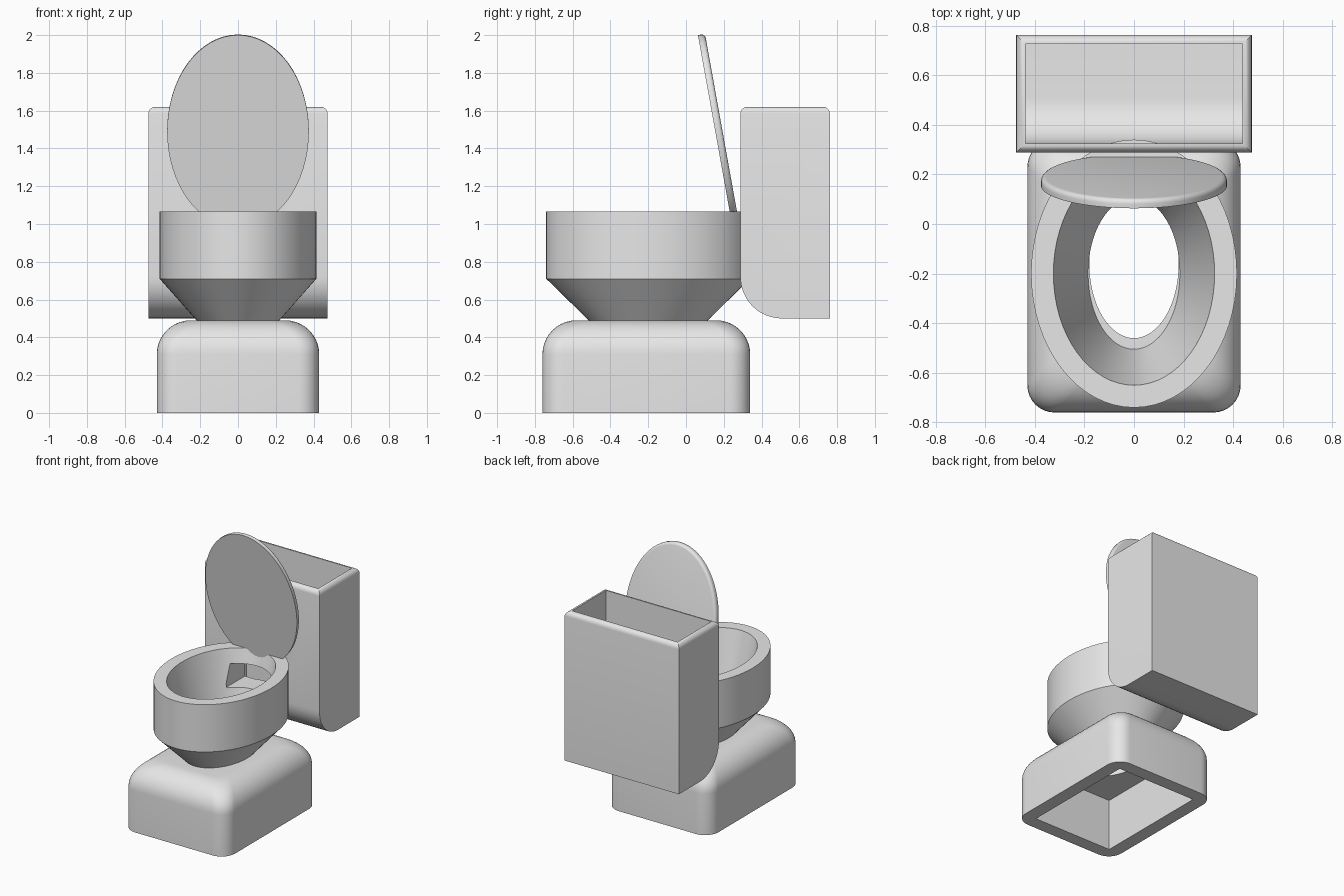
import bpy, bmesh, math
from mathutils import Vector

default = bpy.data.objects.get("Cube")
if default:
    bpy.data.objects.remove(default, do_unlink=True)

grey = bpy.data.materials.new("ceramic_grey")
grey.use_nodes = True
grey.diffuse_color = (0.8, 0.8, 0.8, 1)
grey.node_tree.nodes["Principled BSDF"].inputs["Base Color"].default_value = (0.8, 0.8, 0.8, 1)


def finish(name, bm):
    """Turn a bmesh into a coloured object."""
    bmesh.ops.recalc_face_normals(bm, faces=bm.faces)
    mesh = bpy.data.meshes.new(name)
    bm.to_mesh(mesh)
    bm.free()
    mesh.materials.append(grey)
    obj = bpy.data.objects.new(name, mesh)
    bpy.context.collection.objects.link(obj)
    return obj


def select(obj):
    bpy.ops.object.select_all(action="DESELECT")
    obj.select_set(True)
    bpy.context.view_layer.objects.active = obj


def smooth(obj):
    select(obj)
    bpy.ops.object.shade_smooth_by_angle(angle=math.radians(30))


def cut(obj, cutter):
    """Subtract the cutter, then discard it."""
    cutter.hide_render = True
    mod = obj.modifiers.new("cut", "BOOLEAN")
    mod.operation, mod.solver, mod.object = "DIFFERENCE", "EXACT", cutter
    select(obj)
    bpy.ops.object.modifier_apply(modifier=mod.name)
    bpy.data.objects.remove(cutter, do_unlink=True)


def oval(a, b, z, cy=0.0, n=64):
    turns = [2 * math.pi * i / n for i in range(n)]
    return [Vector((a * math.cos(t), cy + b * math.sin(t), z)) for t in turns]


def rounded_rect(hx, hy, r, z, cy, steps=8):
    ring = []
    for q, (sx, sy) in enumerate(((1, 1), (-1, 1), (-1, -1), (1, -1))):
        for i in range(steps + 1):
            t = math.pi / 2 * (q + i / steps)
            ring.append(Vector((sx * (hx - r) + r * math.cos(t),
                                cy + sy * (hy - r) + r * math.sin(t), z)))
    return ring


def loft(name, rings, closed=False):
    """Skin rings together; close into a loop or cap both ends."""
    bm = bmesh.new()
    loops = [[bm.verts.new(p) for p in ring] for ring in rings]
    pairs = list(zip(loops, loops[1:]))
    if closed:
        pairs.append((loops[-1], loops[0]))
    else:
        bm.faces.new(loops[0])
        bm.faces.new(loops[-1])
    n = len(loops[0])
    for low, high in pairs:
        for i in range(n):
            j = (i + 1) % n
            bm.faces.new((low[i], low[j], high[j], high[i]))
    return finish(name, bm)


def box(name, lo, hi, front_round=0.0, top_round=0.0):
    """Box with optional rounded lower front edge and rounded top rim."""
    bm = bmesh.new()
    bmesh.ops.create_cube(bm, size=1)
    for v in bm.verts:
        v.co = [lo[i] + (v.co[i] + 0.5) * (hi[i] - lo[i]) for i in range(3)]

    def bevel(test, width, segments):
        edges = [e for e in bm.edges if all(test(v.co) for v in e.verts)]
        bmesh.ops.bevel(bm, geom=edges, offset=width, segments=segments,
                        profile=0.5, affect="EDGES")
    if front_round:
        bevel(lambda p: p.y < lo[1] + 1e-4 and p.z < lo[2] + 1e-4, front_round, 12)
    if top_round:
        bevel(lambda p: p.z > hi[2] - 1e-4, top_round, 5)
    return finish(name, bm)


def passage():
    # Water passage linking tank and bowl
    return box("passage_cutter", (-0.17, 0.1, 0.8), (0.17, 0.4, 0.96))


# Pedestal base: rounded block, hollow underneath, drain opening on top
BASE_Y, ROUND = -0.21, 0.18
rings = [rounded_rect(0.43, 0.55, 0.11, 0, BASE_Y)]
for k in range(11):
    t = math.pi / 2 * k / 10
    inset = ROUND * (1 - math.cos(t))
    rings.append(rounded_rect(0.43 - inset, 0.55 - inset, 0.11,
                              0.49 - ROUND + ROUND * math.sin(t), BASE_Y))
base = loft("pedestal_base", rings)
cut(base, box("hollow_cutter", (-0.33, -0.66, -0.1), (0.33, 0.24, 0.39)))
cut(base, loft("drain_cutter", [oval(0.18, 0.3, z, -0.16) for z in (0.3, 0.6)]))
smooth(base)

# Bowl: straight outer band, tapered foot, conical inside
bowl = loft("bowl", [oval(a, b, z, -0.2) for a, b, z in (
    (0.22, 0.315, 0.49), (0.415, 0.54, 0.71), (0.415, 0.54, 1.065),
    (0.325, 0.45, 1.065), (0.185, 0.305, 0.49))], closed=True)
cut(bowl, passage())
smooth(bowl)

# Water tank: open top, thin walls, rounded lower front edge
tank = box("water_tank", (-0.475, 0.288, 0.5), (0.475, 0.762, 1.62), 0.22, 0.036)
cut(tank, box("tank_cutter", (-0.438, 0.325, 0.537), (0.438, 0.725, 1.8), 0.185))
cut(tank, passage())
smooth(tank)

# Raised lid: oval disc, rounded on its back edge
profile = [(0, 0), (0, 0.018)]
for k in range(1, 6):
    t = math.pi / 2 * k / 5
    profile.append((0.02 * (1 - math.cos(t)), 0.018 + 0.02 * math.sin(t)))
lid = loft("lid", [oval(0.375 - i, 0.518 - i, -d) for i, d in profile])
lid.location = (0, 0.155, 1.49)
lid.rotation_euler.x = math.radians(100.2)
smooth(lid)
